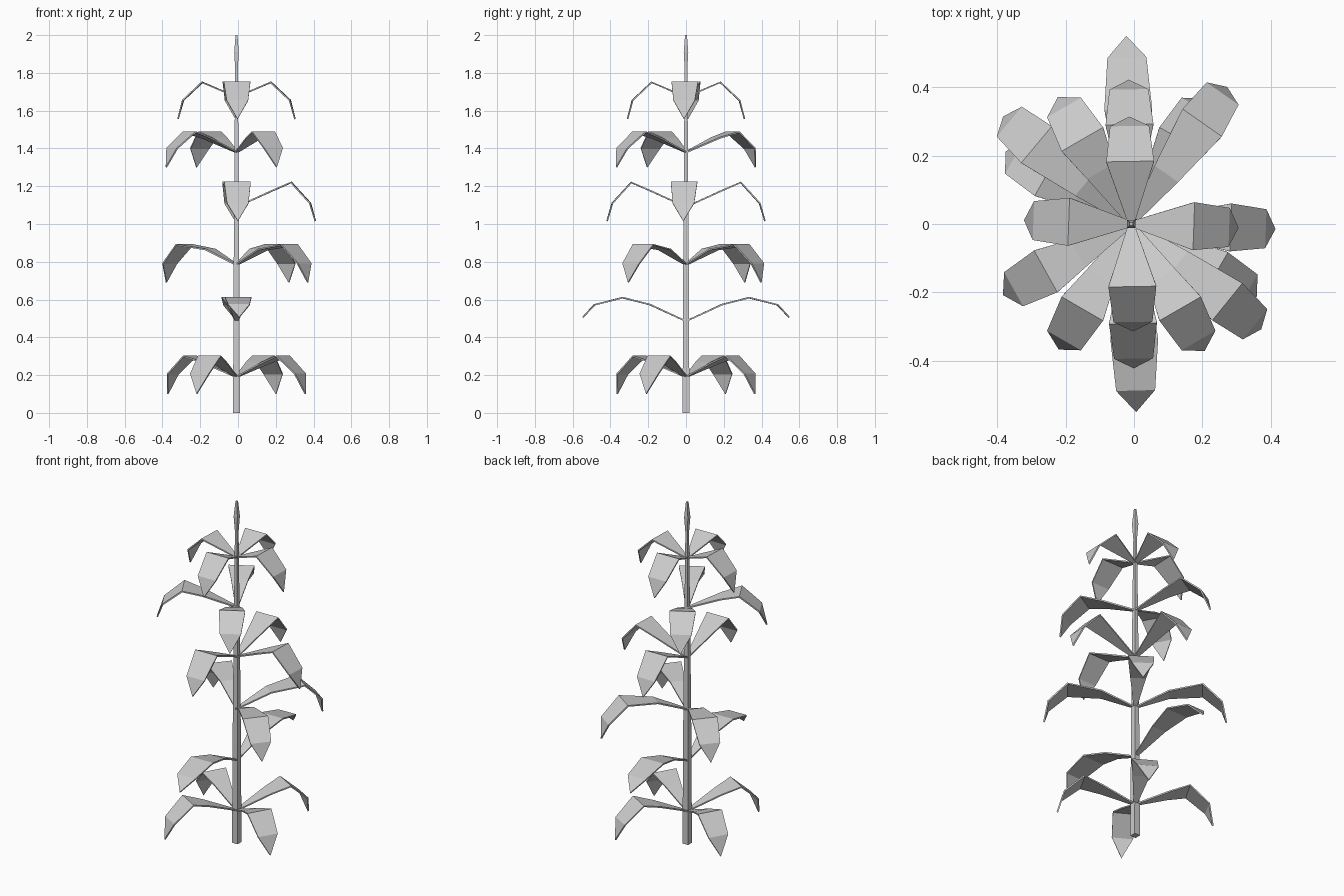
import bpy, bmesh, math
from mathutils import Vector

if "Cube" in bpy.data.objects:
    bpy.data.objects.remove(bpy.data.objects["Cube"])

AXIS = Vector((-0.008, 0.0, 0.0))


def make_object(name, bm):
    bmesh.ops.recalc_face_normals(bm, faces=bm.faces)
    mesh = bpy.data.meshes.new(name)
    bm.to_mesh(mesh)
    bm.free()
    obj = bpy.data.objects.new(name, mesh)
    bpy.context.collection.objects.link(obj)
    return obj


def square_loft(name, sections):
    """Square tapering column from (z, half width) sections."""
    bm = bmesh.new()
    rings = []
    for z, h in sections:
        rings.append([bm.verts.new(AXIS + Vector((sx * h, sy * h, z)))
                      for sx, sy in ((-1, -1), (1, -1), (1, 1), (-1, 1))])
    for a, b in zip(rings, rings[1:]):
        for i in range(4):
            j = (i + 1) % 4
            bm.faces.new((a[i], a[j], b[j], b[i]))
    bm.faces.new(rings[0])
    bm.faces.new(rings[-1])
    return make_object(name, bm)


def leaf(name, angle, profile):
    """Folded leaf: (radius, z, half width) stations, closing in a point."""
    a = math.radians(angle)
    out = Vector((math.cos(a), math.sin(a), 0))
    side = Vector((-math.sin(a), math.cos(a), 0))
    bm = bmesh.new()
    pairs = []
    for r, z, w in profile[:-1]:
        c = AXIS + out * r + Vector((0, 0, z))
        pairs.append((bm.verts.new(c - side * w), bm.verts.new(c + side * w)))
    for p, q in zip(pairs, pairs[1:]):
        bm.faces.new((p[0], q[0], q[1], p[1]))
    r, z, _ = profile[-1]
    tip = bm.verts.new(AXIS + out * r + Vector((0, 0, z)))
    bm.faces.new((pairs[-1][0], tip, pairs[-1][1]))
    obj = make_object(name, bm)
    mod = obj.modifiers.new("thickness", 'SOLIDIFY')
    mod.thickness = 0.008
    mod.offset = 0
    return obj


# Stem and the bud on top
square_loft("stem", [(0, 0.018), (0.6, 0.016), (1.2, 0.012), (1.83, 0.007)])
square_loft("bud", [(1.82, 0.007), (1.91, 0.012), (2.0, 0.005)])

# Leaf tiers, bottom to top: leaf directions, then stations along the leaf
R, P, S = 0.008, 0.07, 0.057    # half widths at root, peak and shoulder
tiers = [
    ((60, 150, 240, 330),
     [(0, 0.19, R), (0.18, 0.265, 0.046), (0.285, 0.30, P), (0.39, 0.205, S), (0.42, 0.10, 0)]),
    ((91.5, 271.5),
     [(0, 0.485, R), (0.19, 0.573, 0.045), (0.335, 0.61, P), (0.485, 0.572, S), (0.547, 0.505, 0)]),
    ((55, 140, 321),
     [(0, 0.785, R), (0.18, 0.865, 0.042), (0.36, 0.89, P), (0.462, 0.79, S), (0.485, 0.69, 0)]),
    ((-2, 91, 271),
     [(0, 1.09, R), (0.18, 1.172, 0.046), (0.29, 1.22, P), (0.39, 1.11, S), (0.418, 1.015, 0)]),
    ((120, 209, 300),
     [(0, 1.38, R), (0.18, 1.455, 0.046), (0.285, 1.487, P), (0.39, 1.40, S), (0.425, 1.30, 0)]),
    ((-2, 91, 178, 271),
     [(0, 1.672, R), (0.182, 1.75, P), (0.283, 1.655, S), (0.31, 1.555, 0)]),
]
for t, (angles, profile) in enumerate(tiers, 1):
    for i, ang in enumerate(angles, 1):
        leaf(f"leaf_tier{t}_{i}", ang, profile)
